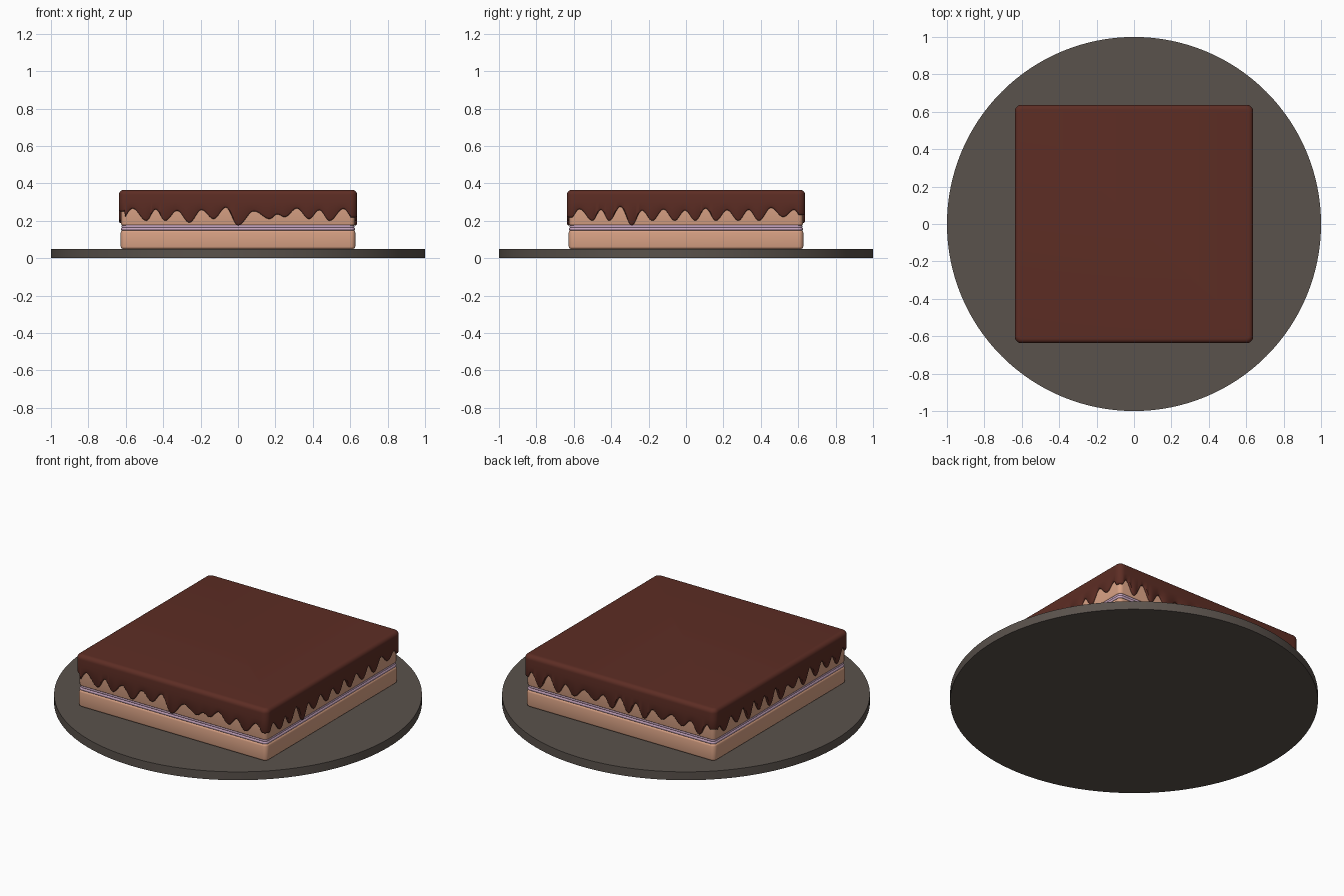
import bpy, bmesh, math, random

cube = bpy.data.objects.get("Cube")
if cube:
    bpy.data.objects.remove(cube, do_unlink=True)
random.seed(4)


def material(name, srgb):
    lin = [((c / 255 + 0.055) / 1.055) ** 2.4 for c in srgb] + [1]
    m = bpy.data.materials.new(name)
    m.use_nodes = True
    m.diffuse_color = lin
    m.node_tree.nodes["Principled BSDF"].inputs["Base Color"].default_value = lin
    return m


chocolate = material("chocolate icing", (93, 45, 36))
sponge = material("sponge", (216, 161, 132))
cream = material("lilac cream", (203, 168, 194))
slate = material("plate slate", (90, 82, 76))


def finish(obj, name, mat):
    obj.name = name
    obj.data.materials.append(mat)
    bpy.ops.object.select_all(action="DESELECT")
    obj.select_set(True)
    bpy.context.view_layer.objects.active = obj
    bpy.ops.object.shade_smooth_by_angle(angle=math.radians(40))


def layer(name, mat, half, z0, z1, bevel):
    """Square slab with rounded edges."""
    bpy.ops.mesh.primitive_cube_add(size=1, location=(0, 0, (z0 + z1) / 2))
    obj = bpy.context.object
    obj.scale = (half * 2, half * 2, z1 - z0)
    bpy.ops.object.transform_apply(location=False, rotation=False, scale=True)
    bm = bmesh.new()
    bm.from_mesh(obj.data)
    uprights = [e for e in bm.edges if abs(e.verts[0].co.z - e.verts[1].co.z) > 0.001]
    bmesh.ops.bevel(bm, geom=uprights, offset=0.025, segments=5, profile=0.5, affect="EDGES")
    rims = [e for e in bm.edges if abs(e.verts[0].co.z - e.verts[1].co.z) < 0.001
            and any(abs(f.normal.z) > 0.9 for f in e.link_faces)]
    bmesh.ops.bevel(bm, geom=rims, offset=bevel, segments=3, profile=0.5, affect="EDGES")
    bmesh.ops.recalc_face_normals(bm, faces=bm.faces)
    bm.to_mesh(obj.data)
    bm.free()
    finish(obj, name, mat)


# Plate
bpy.ops.mesh.primitive_cylinder_add(vertices=128, radius=1, depth=0.05, location=(0, 0, 0.025))
finish(bpy.context.object, "plate", slate)

# Sponge and cream layers
layer("lower_sponge", sponge, 0.627, 0.05, 0.15, 0.012)
layer("lower_cream", cream, 0.625, 0.149, 0.164, 0.005)
layer("upper_cream", cream, 0.622, 0.163, 0.178, 0.005)
layer("upper_sponge", sponge, 0.625, 0.176, 0.345, 0.006)

# Drips: (position along side, lowest height), gaps rise between them
HALF, RADIUS, CORNER_Z, GAP_Z = 0.637, 0.035, 0.18, 0.262
front = [(-.49, .2), (-.39, .2), (-.26, .19), (-.13, .21), (0, .175),
         (.17, .21), (.25, .22), (.38, .21), (.49, .2)]
right = [(-.5, .2), (-.41, .2), (-.29, .175), (-.18, .2), (-.06, .2),
         (.05, .2), (.16, .2), (.28, .2), (.39, .2), (.52, .22)]


def random_drips(count):
    step = 2 * HALF / (count + 1)
    return [(-HALF + step * (i + 1) + random.uniform(-.015, .015),
             random.uniform(.185, .215)) for i in range(count)]


def drip_curve(drips):
    drips = [(-HALF, CORNER_Z)] + drips + [(HALF, CORNER_Z)]
    knots = []
    for (a, za), (b, zb) in zip(drips, drips[1:]):
        gap = GAP_Z + random.uniform(-.012, .014)
        if b - a < 0.09:
            gap = 0.235
        knots += [(a, za), ((a + b) / 2, gap)]
    knots.append(drips[-1])

    def height(t):
        for (a, za), (b, zb) in zip(knots, knots[1:]):
            if t <= b:
                f = max(0, (t - a) / (b - a))
                return za + (zb - za) * (1 - math.cos(math.pi * f)) / 2
        return CORNER_Z
    return height


# Outline of the icing: each sample is an arc centre, an outward normal and a hem height
outline = []
inner = HALF - RADIUS
for side, drips in enumerate([front, right, random_drips(10), random_drips(11)]):
    height = drip_curve(drips)
    c, s = round(math.cos(side * math.pi / 2)), round(math.sin(side * math.pi / 2))
    samples = [(-inner + 2 * inner * i / 150, 0) for i in range(151)]
    samples += [(inner, math.pi / 2 * j / 8) for j in range(1, 8)]
    for t, turn in samples:
        nx, ny = math.sin(turn), -math.cos(turn)
        z = height(t) if turn == 0 else height(inner)
        outline.append((c * t + s * inner, s * t - c * inner,
                        c * nx - s * ny, s * nx + c * ny, z))

# Icing rows: (inset, height above hem or absolute height)
rows = [(0.025, 0.004, True), (0.008, 0, True), (0.003, 0.003, True), (0, 0.01, True),
        (0, 0.3, False), (0, 0.34, False)]
rows += [(0.025 * (1 - math.cos(a)), 0.34 + 0.025 * math.sin(a), False)
         for a in [math.pi / 2 * k / 6 for k in range(1, 7)]]
bm = bmesh.new()
rings = []
for inset, z, from_hem in rows:
    rings.append([bm.verts.new((x + nx * (RADIUS - inset), y + ny * (RADIUS - inset),
                                hem + z if from_hem else z))
                  for x, y, nx, ny, hem in outline])
n = len(outline)
for low, high in zip(rings, rings[1:]):
    for i in range(n):
        j = (i + 1) % n
        bm.faces.new((low[i], low[j], high[j], high[i]))
bm.faces.new(rings[-1])
mesh = bpy.data.meshes.new("icing")
bm.to_mesh(mesh)
bm.free()
icing = bpy.data.objects.new("icing", mesh)
bpy.context.collection.objects.link(icing)
finish(icing, "chocolate_icing", chocolate)
